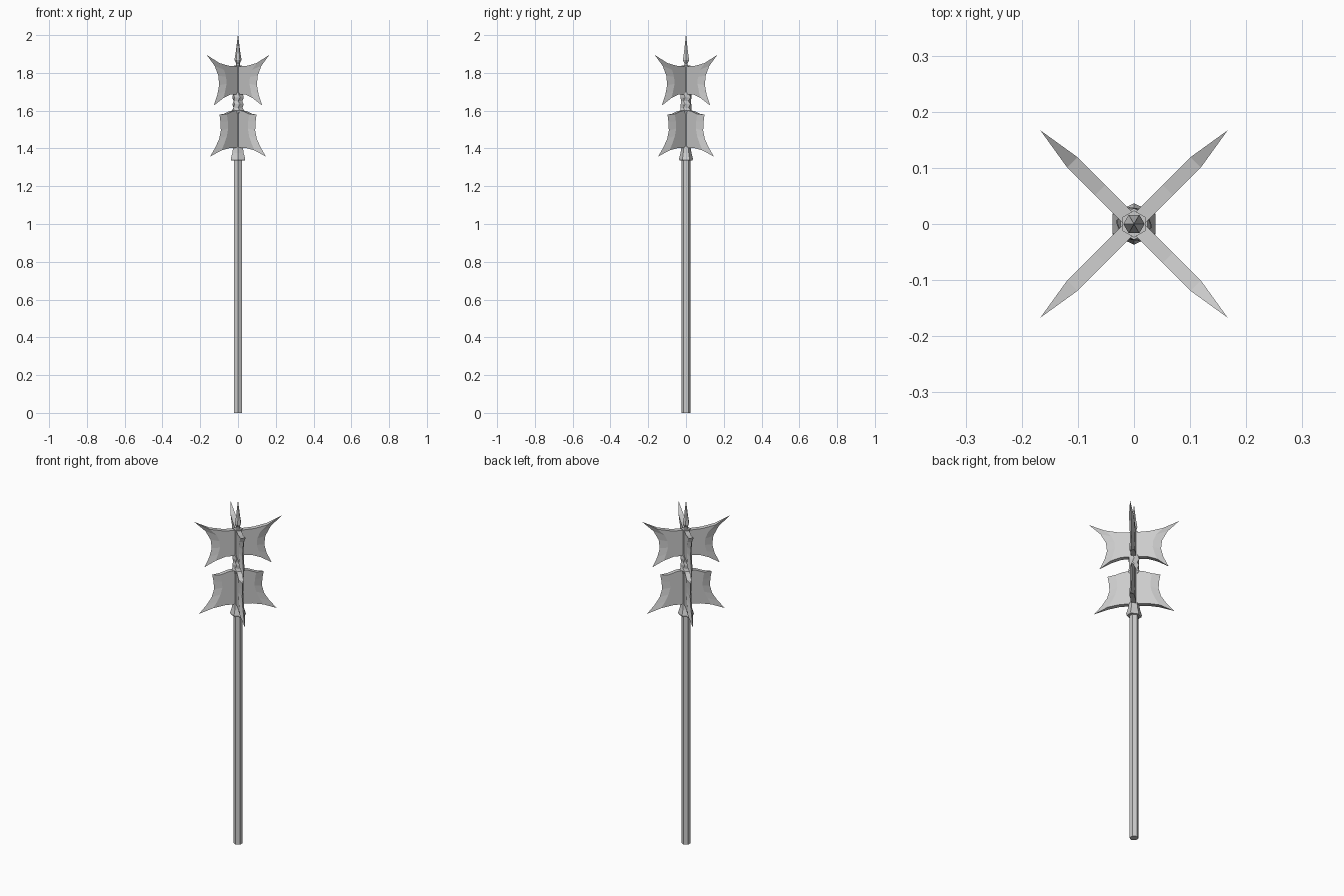
import bpy, bmesh, math

cube = bpy.data.objects.get("Cube")
if cube:
    bpy.data.objects.remove(cube)

steel = bpy.data.materials.new("grey steel")
steel.use_nodes = True
GREY = (0.6, 0.6, 0.6, 1)
steel.diffuse_color = GREY
steel.node_tree.nodes["Principled BSDF"].inputs["Base Color"].default_value = GREY


def finish(name, bm):
    bmesh.ops.recalc_face_normals(bm, faces=bm.faces)
    mesh = bpy.data.meshes.new(name)
    bm.to_mesh(mesh)
    bm.free()
    mesh.materials.append(steel)
    obj = bpy.data.objects.new(name, mesh)
    bpy.context.collection.objects.link(obj)
    return obj


def loft(bm, rings):
    for a, b in zip(rings, rings[1:]):
        n = len(a)
        for i in range(n):
            bm.faces.new((a[i], a[(i + 1) % n], b[(i + 1) % n], b[i]))


def hex_stack(name, profile, turn=90, sx=1, twist=0):
    """Six-sided lathe from (radius, z) pairs."""
    bm = bmesh.new()
    rings = []
    for k, (r, z) in enumerate(profile):
        angles = [math.radians(turn + 60 * i + twist * (k % 2)) for i in range(6)]
        rings.append([bm.verts.new((sx * r * math.cos(a), r * math.sin(a), z)) for a in angles])
    loft(bm, rings)
    bm.faces.new(rings[0])
    bm.faces.new(rings[-1])
    return finish(name, bm)


def blade(name, angle, top, bottom, edge, bevel_in, half=0.013):
    """top/bottom: heights at root, middle, bevel; edge: (x, z) from top tip to bottom tip.
    Widths are given as seen from the front, so they grow by sqrt(2) along the arm."""
    bm = bmesh.new()
    c, s = math.cos(angle), math.sin(angle)

    def vert(x, t, z):
        r = x * math.sqrt(2)
        return bm.verts.new((r * c - t * s, r * s + t * c, z))

    rings = []
    last = len(edge) - 1
    for k, ((ex, ez), inset) in enumerate(zip(edge, bevel_in)):
        f = k / last
        heights = [a + (b - a) * f for a, b in zip(top, bottom)]
        bx = ex - inset
        cols = list(zip((0, bx * 0.55, bx), heights))
        rings.append([vert(x, half, z) for x, z in cols] + [vert(ex, 0, ez)]
                     + [vert(x, -half, z) for x, z in reversed(cols)])
    loft(bm, rings)
    # thick top and bottom rims
    for r in (rings[0], rings[-1]):
        bm.faces.new((r[0], r[1], r[5], r[6]))
        bm.faces.new((r[1], r[2], r[4], r[5]))
        bm.faces.new((r[2], r[3], r[4]))
    return finish(name, bm)


# Shaft, flared collar and spike
hex_stack("shaft", [(0.024, 0), (0.024, 1.84)])
hex_stack("collar", [(0.034, 1.335), (0.037, 1.345), (0.029, 1.375), (0.024, 1.41)], sx=1.2)
hex_stack("spike", [(0.014, 1.83), (0.009, 1.85), (0.019, 1.868), (0.012, 1.91), (0.0008, 2.0)], turn=0)

# Rough binding between the blades
hex_stack("binding", [(0.027, 1.585), (0.033, 1.6), (0.028, 1.615), (0.03, 1.635),
                      (0.026, 1.65), (0.031, 1.67), (0.028, 1.695)], twist=22)

# Four arms of upper and lower blades
for i in range(4):
    a = math.radians(45 + 90 * i)
    blade(f"upper_blade_{i + 1}", a, (1.833, 1.838, 1.853), (1.687, 1.686, 1.667),
          [(0.167, 1.897), (0.124, 1.838), (0.104, 1.785), (0.1, 1.735), (0.109, 1.685), (0.128, 1.627)],
          [0.057, 0.041, 0.032, 0.03, 0.032, 0.042])
    blade(f"lower_blade_{i + 1}", a, (1.605, 1.597, 1.582), (1.405, 1.402, 1.39),
          [(0.098, 1.58), (0.093, 1.54), (0.091, 1.495), (0.1, 1.45), (0.12, 1.405), (0.148, 1.357)],
          [0.03, 0.03, 0.03, 0.032, 0.04, 0.052])
